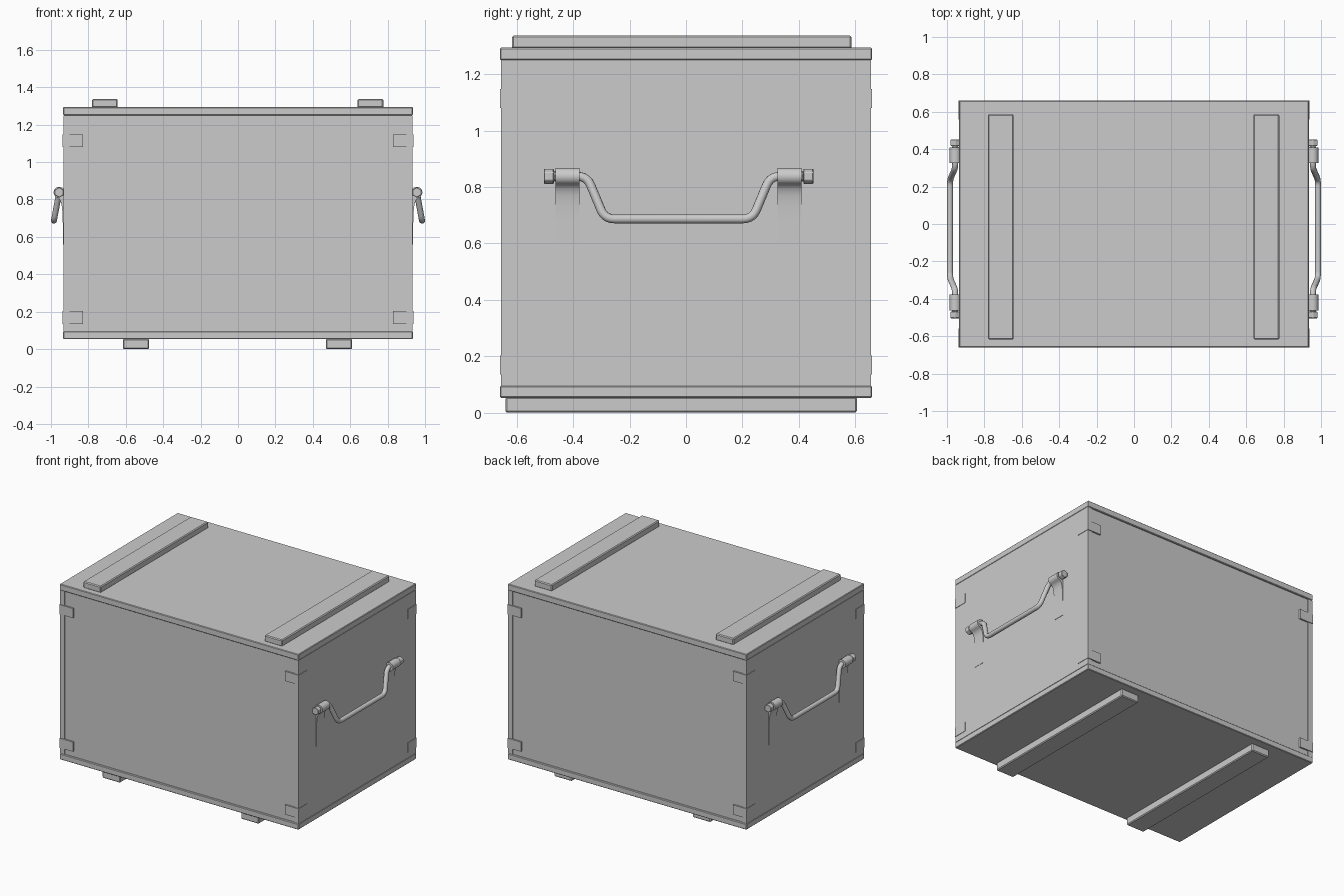
import bpy, bmesh, math
from mathutils import Vector

if "Cube" in bpy.data.objects:
    bpy.data.objects.remove(bpy.data.objects["Cube"])


def finish(name, bm, bevel=0.0, smooth=False):
    bmesh.ops.recalc_face_normals(bm, faces=bm.faces)
    me = bpy.data.meshes.new(name)
    bm.to_mesh(me)
    bm.free()
    ob = bpy.data.objects.new(name, me)
    bpy.context.collection.objects.link(ob)
    if bevel:
        mod = ob.modifiers.new("edge_bevel", 'BEVEL')
        mod.width, mod.segments = bevel, 1
    if smooth:
        bpy.ops.object.select_all(action='DESELECT')
        bpy.context.view_layer.objects.active = ob
        ob.select_set(True)
        bpy.ops.object.shade_smooth_by_angle(angle=math.radians(35))
    return ob


def box(name, lo, hi, bevel=0.0):
    bm = bmesh.new()
    bmesh.ops.create_cube(bm, size=1)
    for v in bm.verts:
        v.co = [(a + b) / 2 + c * (b - a) for a, b, c in zip(lo, hi, v.co)]
    return finish(name, bm, bevel)


def prism(name, base, offset, bevel=0.0, smooth=False):
    """Extrude a closed outline of 3D points along offset."""
    bm = bmesh.new()
    face = bm.faces.new([bm.verts.new(p) for p in base])
    ext = bmesh.ops.extrude_face_region(bm, geom=[face], use_keep_orig=True)
    bmesh.ops.translate(bm, vec=offset,
                        verts=[g for g in ext['geom'] if isinstance(g, bmesh.types.BMVert)])
    return finish(name, bm, bevel, smooth)


def rounded(points, r, steps=5):
    """Round the inner corners of a path."""
    pts = [Vector(p) for p in points]
    out = [pts[0]]
    for a, b, c in zip(pts, pts[1:], pts[2:]):
        p, q = b + (a - b).normalized() * r, b + (c - b).normalized() * r
        for i in range(steps + 1):
            t = i / steps
            out.append(p * (1 - t) ** 2 + b * 2 * t * (1 - t) + q * t * t)
    return out + [pts[-1]]


def rod(name, path, radius, sides=12):
    """Sweep a round section along a path."""
    bm = bmesh.new()
    rings = []
    side = Vector((math.cos(0.22), 0, math.sin(0.22)))   # normal of the tilted handle plane
    for i, p in enumerate(path):
        t = (path[min(i + 1, len(path) - 1)] - path[max(i - 1, 0)]).normalized()
        u = (side - t * side.dot(t)).normalized()
        w = t.cross(u)
        rings.append([bm.verts.new(p + radius * (u * math.cos(a) + w * math.sin(a)))
                      for a in (2 * math.pi * k / sides for k in range(sides))])
    for r0, r1 in zip(rings, rings[1:]):
        for k in range(sides):
            j = (k + 1) % sides
            bm.faces.new((r0[k], r0[j], r1[j], r1[k]))
    bm.faces.new(rings[0])
    bm.faces.new(rings[-1])
    return finish(name, bm, smooth=True)


# Box body, base board and lid
box("crate_body", (-0.931, -0.649, 0.095), (0.931, 0.649, 1.25))
box("base_board", (-0.935, -0.66, 0.053), (0.935, 0.66, 0.095), 0.004)
box("lid", (-0.935, -0.66, 1.25), (0.935, 0.66, 1.294), 0.004)

# End panels, slightly proud between the long walls
for s, side in ((-1, "left"), (1, "right")):
    xs = sorted((s * 0.90, s * 0.934))
    box(side + "_end_panel", (xs[0], -0.655, 0.095), (xs[1], 0.655, 1.25))

# Lid battens and floor skids
for i, x in enumerate((-0.712, 0.708)):
    box(f"lid_batten_{i}", (x - 0.069, -0.617, 1.29), (x + 0.069, 0.587, 1.337), 0.006)
for i, x in enumerate((-0.545, 0.54)):
    box(f"floor_skid_{i}", (x - 0.07, -0.64, 0), (x + 0.07, 0.606, 0.056), 0.006)

# L-shaped corner straps, two per vertical corner
for sx in (-1, 1):
    for sy in (-1, 1):
        for z, label in ((0.135, "lower"), (1.08, "upper")):
            ell = [(0.83, 0.64), (0.92, 0.64), (0.92, 0.56), (0.937, 0.56),
                   (0.937, 0.66), (0.83, 0.66)]
            prism(f"{label}_corner_strap", [(sx * x, sy * y, z) for x, y in ell], (0, 0, 0.068))

# Carrying handles: rod, wrapped hanger straps and hex bolt heads
PX, PZ, CY = 0.956, 0.838, -0.026
for s, side in ((-1, "left"), (1, "right")):
    half = [(PX, 0.44, PZ), (PX, 0.325, PZ), (0.984, 0.262, 0.687)]
    path = half + [(x, -y, z) for x, y, z in reversed(half)]
    rod(side + "_handle_rod",
        rounded([(s * x, y + CY, z) for x, y, z in path], 0.035), 0.016)

    loop = [(0.925, PZ + 0.02)]
    loop += [(PX + 0.03 * math.cos(math.radians(a)), PZ + 0.03 * math.sin(math.radians(a)))
             for a in range(140, -81, -20)]
    loop += [(0.949, 0.793), (0.943, 0.77), (0.939, 0.735), (0.937, 0.68),
             (0.936, 0.56), (0.925, 0.56)]
    for e in (-1, 1):
        prism(side + "_handle_hanger",
              [(s * x, CY + e * 0.351, z) for x, z in loop], (0, e * 0.085, 0), smooth=True)
        for r, y0, length in ((0.02, 0.43, 0.012), (0.028, 0.442, 0.036)):
            ring = [(s * PX + r * math.sin(math.pi * k / 3), CY + e * y0,
                     PZ + r * math.cos(math.pi * k / 3)) for k in range(6)]
            prism(side + "_handle_bolt", ring, (0, e * length, 0), 0.003)
